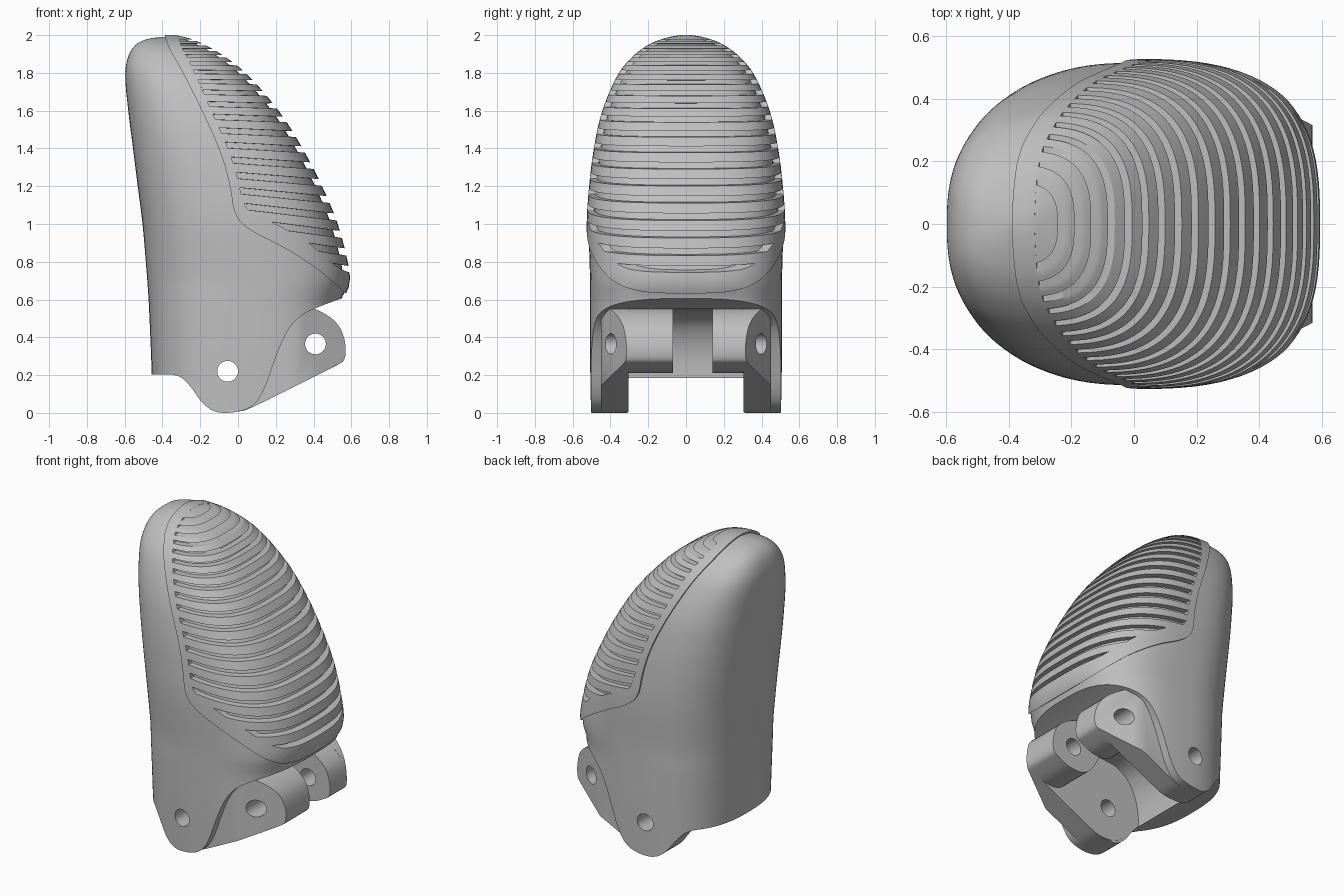
import bpy, bmesh, math
from mathutils import Vector

cube = bpy.data.objects.get("Cube")
if cube:
    bpy.data.objects.remove(cube, do_unlink=True)

grey = bpy.data.materials.new("plain_grey")
grey.use_nodes = True
grey.diffuse_color = (0.52, 0.52, 0.52, 1)
grey.node_tree.nodes["Principled BSDF"].inputs["Base Color"].default_value = (0.52, 0.52, 0.52, 1)

# Body sections: height, back x, front x, half width
SECTIONS = [
    (0, -.462, .56, .515), (.3, -.472, .56, .52), (.6, -.485, .56, .52),
    (.66, -.489, .585, .52), (.74, -.495, .592, .521), (1, -.517, .528, .526),
    (1.2, -.542, .445, .513), (1.4, -.567, .342, .488), (1.6, -.592, .215, .443),
    (1.8, -.609, .04, .355), (1.9, -.592, -.09, .268), (1.96, -.552, -.2, .178),
    (1.99, -.49, -.28, .09), (2, -.42, -.33, .03)]


def section(z):
    """Smoothly interpolated (back, front, half width) at a height."""
    z = min(max(z, 0), 2)
    i = max(k for k in range(len(SECTIONS) - 1) if SECTIONS[k][0] <= z)
    a, b = SECTIONS[i], SECTIONS[i + 1]
    p, n = SECTIONS[max(i - 1, 0)], SECTIONS[min(i + 2, len(SECTIONS) - 1)]
    h = b[0] - a[0]
    t = (z - a[0]) / h
    out = []
    for c in (1, 2, 3):
        ma = (b[c] - p[c]) / (b[0] - p[0]) * h
        mb = (n[c] - a[c]) / (n[0] - a[0]) * h
        out.append((2*t**3 - 3*t*t + 1) * a[c] + (t**3 - 2*t*t + t) * ma
                   + (3*t*t - 2*t**3) * b[c] + (t**3 - t*t) * mb)
    return out


def ring_point(z, ang, off):
    """Point on the rounded-box section, moved outward by off."""
    back, front, w = section(z)
    c, s = math.cos(ang), math.sin(ang)
    e = 2 / (2.85 if c > 0 else 2.6)
    half = max((front - back) / 2 + off, .01)
    x = (front + back) / 2 + math.copysign(abs(c) ** e, c) * half
    y = math.copysign(abs(s) ** e, s) * max(w + off, .01)
    return x, y


def make_object(name, bm):
    bmesh.ops.recalc_face_normals(bm, faces=bm.faces)
    me = bpy.data.meshes.new(name)
    bm.to_mesh(me)
    bm.free()
    me.materials.append(grey)
    ob = bpy.data.objects.new(name, me)
    bpy.context.collection.objects.link(ob)
    return ob


def loft(name, levels, tilt=0, zscale=1, count=96):
    """Skin rings given as (height, offset); tilt lifts their rear."""
    bm = bmesh.new()
    rings = []
    for z, off in levels:
        ring = []
        k = tilt * ((2 - z) / 1.2) ** 1.5
        for i in range(count):
            ang = math.tau * i / count
            zz = z
            for _ in range(3):
                x, y = ring_point(zz, ang, off)
                zz = min(z + k * (section(z)[1] - x), 2)
            x, y = ring_point(zz, ang, off)
            ring.append(bm.verts.new((x, y, zz * zscale)))
        rings.append(ring)
    for a, b in zip(rings, rings[1:]):
        for i in range(count):
            j = (i + 1) % count
            bm.faces.new((a[i], a[j], b[j], b[i]))
    bm.faces.new(rings[0])
    bm.faces.new(rings[-1])
    return make_object(name, bm)


def rounded(pts, rounds=2):
    """Corner-cut an open path to smooth it."""
    for _ in range(rounds):
        new = [pts[0]]
        for (ax, az), (bx, bz) in zip(pts, pts[1:]):
            new += [(ax*.75 + bx*.25, az*.75 + bz*.25), (ax*.25 + bx*.75, az*.25 + bz*.75)]
        pts = new + [pts[-1]]
    return pts


def prism(name, pts, y0, y1):
    """Side profile (x, z) extruded across y."""
    bm = bmesh.new()
    a = [bm.verts.new((x, y0, z)) for x, z in pts]
    b = [bm.verts.new((x, y1, z)) for x, z in pts]
    bm.faces.new(a)
    bm.faces.new(b[::-1])
    for i in range(len(pts)):
        bm.faces.new((a[i - 1], b[i - 1], b[i], a[i]))
    return make_object(name, bm)


def cut(ob, tool, operation):
    """Apply a boolean and discard the tool."""
    tool.hide_render = True
    mod = ob.modifiers.new("cut", 'BOOLEAN')
    mod.operation, mod.object, mod.solver = operation, tool, 'EXACT'
    dg = bpy.context.evaluated_depsgraph_get()
    me = bpy.data.meshes.new_from_object(ob.evaluated_get(dg))
    ob.modifiers.clear()
    ob.data = me
    bpy.data.objects.remove(tool, do_unlink=True)


def circle(cx, cz, r):
    return [(cx + r * math.cos(math.tau * i / 32), cz + r * math.sin(math.tau * i / 32))
            for i in range(32)]


# Seam between shell and pad, and the line where the ribs start
seam = rounded([(-.42, 2.2), (-.39, 1.97), (-.3, 1.82), (-.19, 1.6), (-.09, 1.38),
                (-.04, 1.2), (-.02, 1.04), (.07, .96), (.22, .89), (.4, .78),
                (.53, .67), (.58, .62), (.75, .57)])
rib_line = rounded([(-.34, 2.2), (-.32, 1.97), (-.24, 1.83), (-.15, 1.62), (-.05, 1.4),
                    (0, 1.24), (.03, 1.09), (.1, 1.05), (.24, .98), (.38, .9),
                    (.5, .79), (.58, .74), (.75, .72)])
underside = rounded([(.7, .65), (.56, .61), (.42, .56), (.32, .51), (.25, .42), (.19, .27),
                     (.14, .12), (.08, .03), (-.02, 0), (-.12, 0), (-.19, .05),
                     (-.25, .14), (-.31, .2), (-.4, .205), (-.8, .205)])

heights = [2 - 2.1 * (1 - i / 60) ** 1.7 for i in range(61)]

# Outer shell: hollow out the knuckle cavity, then trim to the side profile
shell = loft("outer_shell", [(z, -.012) for z in heights], zscale=.995)
cavity = rounded([(.9, .55), (-.05, .55), (-.2, .5), (-.28, .36), (-.3, .2), (-.3, -.4)])
cut(shell, prism("cavity", cavity + [(.9, -.4)], -.31, .31), 'DIFFERENCE')
cut(shell, prism("shell_region", seam + underside + [(-.8, 2.2)], -1, 1), 'INTERSECT')

# Smooth rim around the ribbed pad
rim = loft("pad_rim", [(z, 0) for z in heights])
cut(rim, prism("rim_region", seam + rib_line[::-1], -1, 1), 'INTERSECT')

# Ribbed grip pad: alternating full and recessed rings, finer toward the tip
levels = [(.55, 0), (.62, 0), (.68, 0)]
z = .74
while z < 1.98:
    pitch = .093 - .075 * ((z - .74) / 1.24) ** 3
    groove = pitch * .4
    levels += [(z, 0), (z + .001, -.036), (z + groove, -.036), (z + groove + .001, 0),
               (z + (groove + pitch) / 2, 0)]
    z += pitch
levels.append((1.998, 0))
ribs = loft("ribbed_pad", levels, tilt=.16)
cut(ribs, prism("rib_region", rib_line + [(1.2, .72), (1.2, 2.2)], -1, 1), 'INTERSECT')

# Hinge lugs: side plates whose outer faces taper, and inner bosses with an off-centre gap
lug_path = rounded([(-.1, .58), (.3, .58), (.42, .55), (.53, .48), (.57, .38), (.57, .28),
                    (.53, .255), (.1, .04), (.02, .005), (-.1, .005), (-.2, .08), (-.26, .25)])
boss_path = rounded([(.2, .56), (.4, .56), (.53, .48), (.57, .38), (.57, .28),
                     (.53, .255), (.44, .21), (.32, .21), (.24, .3), (.2, .4)])
lugs = []
for side, label, inner in ((1, "left", .14), (-1, "right", .07)):
    lug = prism(label + "_hinge_lug", lug_path, side * .305, side * .45)
    bm = bmesh.new()
    bm.from_mesh(lug.data)
    bmesh.ops.bisect_plane(bm, geom=bm.verts[:] + bm.edges[:] + bm.faces[:],
                           plane_co=Vector((.31, side * .45, 0)),
                           plane_no=Vector((.52, side, 0)).normalized(), clear_outer=True)
    bmesh.ops.holes_fill(bm, edges=[e for e in bm.edges if e.is_boundary])
    bmesh.ops.recalc_face_normals(bm, faces=bm.faces)
    bm.to_mesh(lug.data)
    bm.free()
    lugs += [lug, prism(label + "_hinge_boss", boss_path, side * inner, side * .306)]

# Pin holes through the shell, lugs and bosses
for ob in [shell] + lugs:
    for cx, cz in ((-.055, .22), (.41, .365)):
        cut(ob, prism("pin_hole", circle(cx, cz, .055), -1, 1), 'DIFFERENCE')

for ob in [shell, rim, ribs] + lugs:
    bpy.ops.object.select_all(action='DESELECT')
    ob.select_set(True)
    bpy.context.view_layer.objects.active = ob
    bpy.ops.object.shade_smooth_by_angle(angle=math.radians(32))
